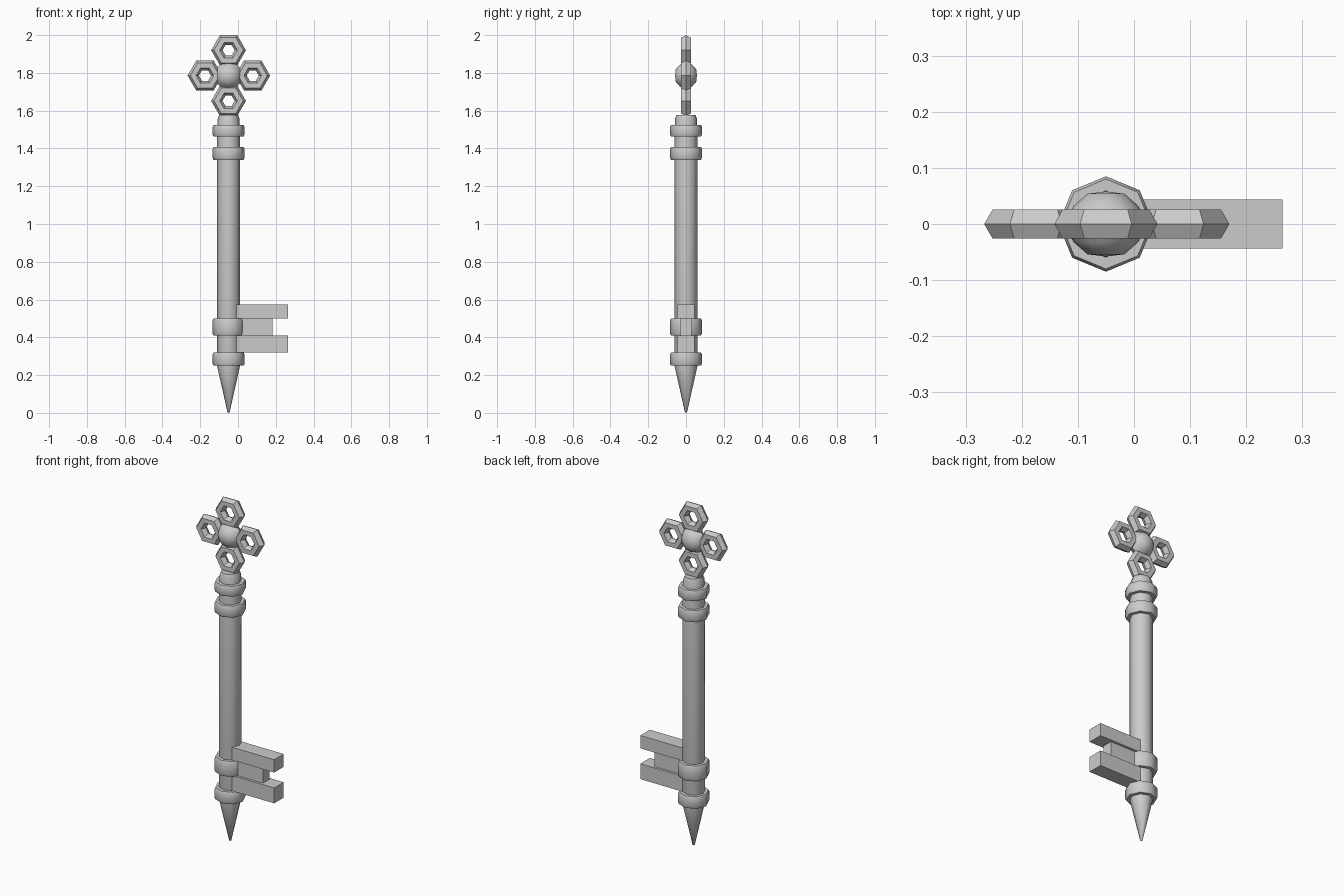
import bpy, bmesh
from math import sin, cos, pi, radians

if "Cube" in bpy.data.objects:
    bpy.data.objects.remove(bpy.data.objects["Cube"])

CX = -0.05      # shaft axis
BOW_Z = 1.786   # centre of the bow


def finish(name, bm, angle):
    bmesh.ops.remove_doubles(bm, verts=bm.verts, dist=1e-5)
    bmesh.ops.recalc_face_normals(bm, faces=bm.faces)
    me = bpy.data.meshes.new(name)
    bm.to_mesh(me)
    bm.free()
    ob = bpy.data.objects.new(name, me)
    bpy.context.collection.objects.link(ob)
    bpy.ops.object.select_all(action='DESELECT')
    ob.select_set(True)
    bpy.context.view_layer.objects.active = ob
    bpy.ops.object.shade_smooth_by_angle(angle=radians(angle))
    return ob


def lathe(name, profile, segs, centre, axis='Z', closed=False, angle=50):
    """Revolve (radius, height) points around an axis through centre."""
    bm = bmesh.new()
    cx, cy, cz = centre
    rings = []
    for i in range(segs):
        a = 2 * pi * i / segs
        ring = []
        for r, h in profile:
            u, v = r * cos(a), r * sin(a)
            p = (u, v, h) if axis == 'Z' else (u, h, v)
            ring.append(bm.verts.new((cx + p[0], cy + p[1], cz + p[2])))
        rings.append(ring)
    n = len(profile)
    for i in range(segs):
        a, b = rings[i], rings[(i + 1) % segs]
        for j in range(n if closed else n - 1):
            k = (j + 1) % n
            bm.faces.new((a[j], b[j], b[k], a[k]))
    return finish(name, bm, angle)


def box(name, x0, x1, hy, z0, z1):
    bm = bmesh.new()
    bmesh.ops.create_cube(bm, size=1)
    for v in bm.verts:
        v.co = (x1 if v.co.x > 0 else x0, hy if v.co.y > 0 else -hy,
                z1 if v.co.z > 0 else z0)
    return finish(name, bm, 30)


# Shaft with pointed tip and chamfered neck
lathe("shaft", [(0, 0), (0.006, 0.004), (0.061, 0.25), (0.061, 1.5), (0.057, 1.56),
                (0.05, 1.578), (0, 1.578)], 8, (CX, 0, 0))

# Collars
for i, (z0, z1) in enumerate([(0.25, 0.32), (0.41, 0.5), (1.34, 1.407), (1.463, 1.523)]):
    e = 0.012
    lathe(f"collar_{i + 1}", [(0.055, z0), (0.08, z0), (0.085, z0 + e),
                              (0.085, z1 - e), (0.08, z1), (0.055, z1)],
          8, (CX, 0, 0), closed=True)

# Key bit: two teeth and a recessed web
box("upper_tooth", CX, 0.265, 0.044, 0.5, 0.575)
box("lower_tooth", CX, 0.265, 0.044, 0.32, 0.41)
box("bit_web", CX, 0.182, 0.03, 0.4, 0.51)

# Four hexagonal rings of the bow
tube = [(0.062 + 0.03 * cos(k * pi / 3), 0.03 * sin(k * pi / 3)) for k in range(6)]
for name, x, z in [("bow_ring_top", CX, 1.92), ("bow_ring_bottom", CX, 1.652),
                   ("bow_ring_left", -0.175, BOW_Z), ("bow_ring_right", 0.078, BOW_Z)]:
    lathe(name, tube, 6, (x, 0, z), axis='Y', closed=True, angle=40)

# Domed boss in the middle of the bow
dome = [(0, -0.058), (0.033, -0.054), (0.058, -0.032), (0.075, 0),
        (0.058, 0.032), (0.033, 0.054), (0, 0.058)]
lathe("bow_boss", dome, 12, (CX, 0, BOW_Z), axis='Y')
